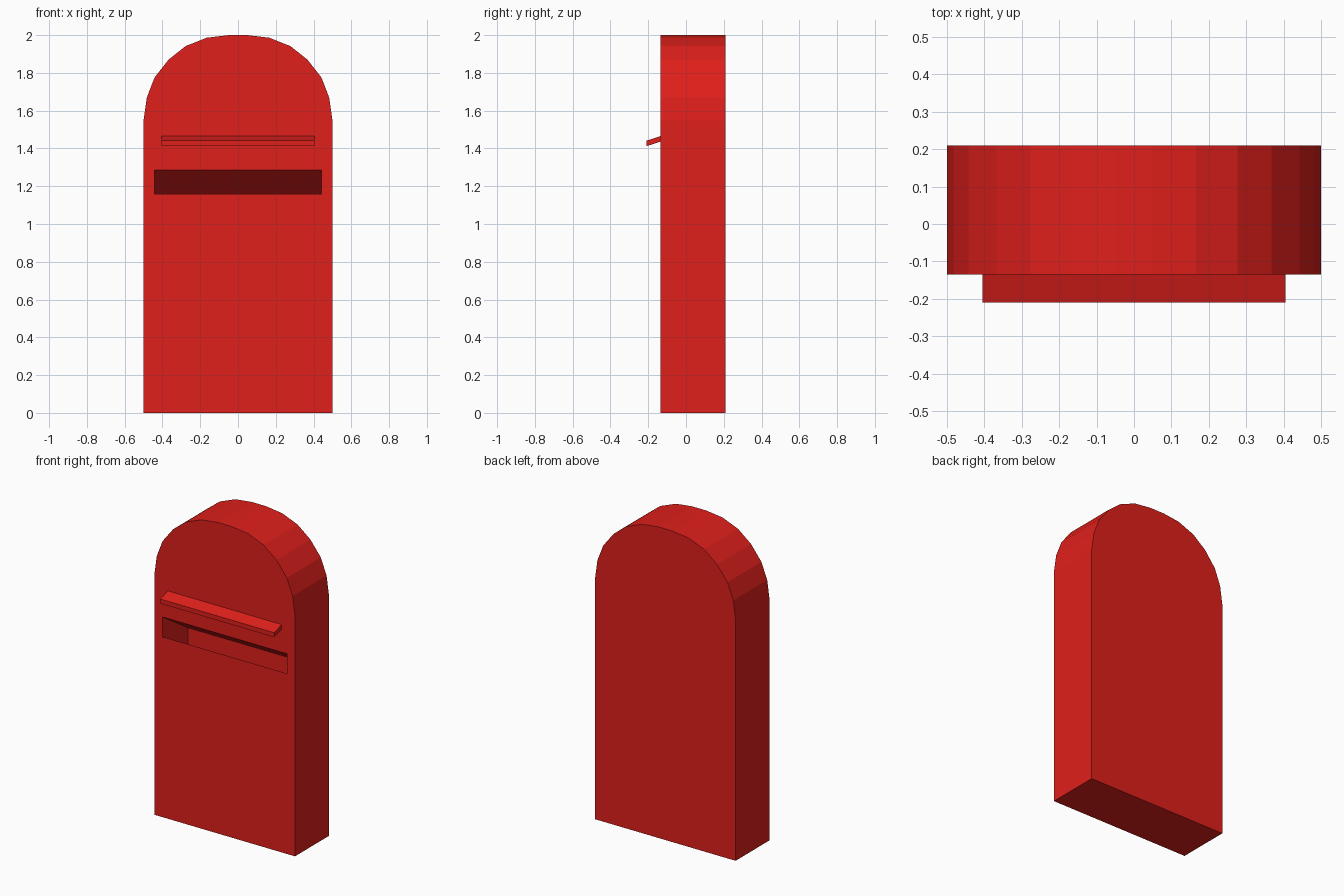
import bpy, bmesh

if "Cube" in bpy.data.objects:
    bpy.data.objects.remove(bpy.data.objects["Cube"])

red = bpy.data.materials.new("red_paint")
red.diffuse_color = (0.74, 0.014, 0.011, 1)
red.use_nodes = True
red.node_tree.nodes["Principled BSDF"].inputs["Base Color"].default_value = red.diffuse_color


def make_prism(name, outline, axis, start, end):
    """Extrude an outline along axis: 'y' takes (x, z) points, 'x' takes (y, z)."""
    def place(p, d):
        return (p[0], d, p[1]) if axis == 'y' else (d, p[0], p[1])
    bm = bmesh.new()
    a = [bm.verts.new(place(p, start)) for p in outline]
    b = [bm.verts.new(place(p, end)) for p in outline]
    n = len(outline)
    bm.faces.new(a)
    bm.faces.new(b[::-1])
    for i in range(n):
        j = (i + 1) % n
        bm.faces.new((a[i], b[i], b[j], a[j]))
    bmesh.ops.recalc_face_normals(bm, faces=bm.faces[:])
    mesh = bpy.data.meshes.new(name)
    bm.to_mesh(mesh)
    bm.free()
    mesh.materials.append(red)
    obj = bpy.data.objects.new(name, mesh)
    bpy.context.collection.objects.link(obj)
    return obj


FRONT, BACK = -0.135, 0.21

# Body: half outline of the arched box, mirrored
half = [(0.5, 0), (0.5, 1.548), (0.483, 1.669), (0.442, 1.775), (0.368, 1.87),
        (0.277, 1.942), (0.166, 1.986), (0.05, 2.0)]
body = make_prism("body", half + [(-x, z) for x, z in reversed(half)],
                  'y', FRONT, BACK)

# Mail slot: recess that slants down into the body
slope, depth, over = 0.65, 0.26, 0.05
y0, y1 = FRONT - over, FRONT + depth
rise, drop = slope * over, slope * depth
cutter = make_prism("slot_cutter",
                    [(y0, 1.16 + rise), (y1, 1.16 - drop),
                     (y1, 1.287 - drop), (y0, 1.287 + rise)],
                    'x', -0.443, 0.443)

mod = body.modifiers.new("slot", 'BOOLEAN')
mod.operation = 'DIFFERENCE'
mod.solver = 'EXACT'
mod.object = cutter
bpy.context.view_layer.objects.active = body
body.select_set(True)
bpy.ops.object.modifier_apply(modifier=mod.name)
bpy.data.objects.remove(cutter)

# Rain hood: thin slanted strip above the slot
make_prism("rain_hood",
           [(FRONT, 1.465), (-0.21, 1.441), (-0.21, 1.412), (FRONT, 1.436)],
           'x', -0.405, 0.405)
